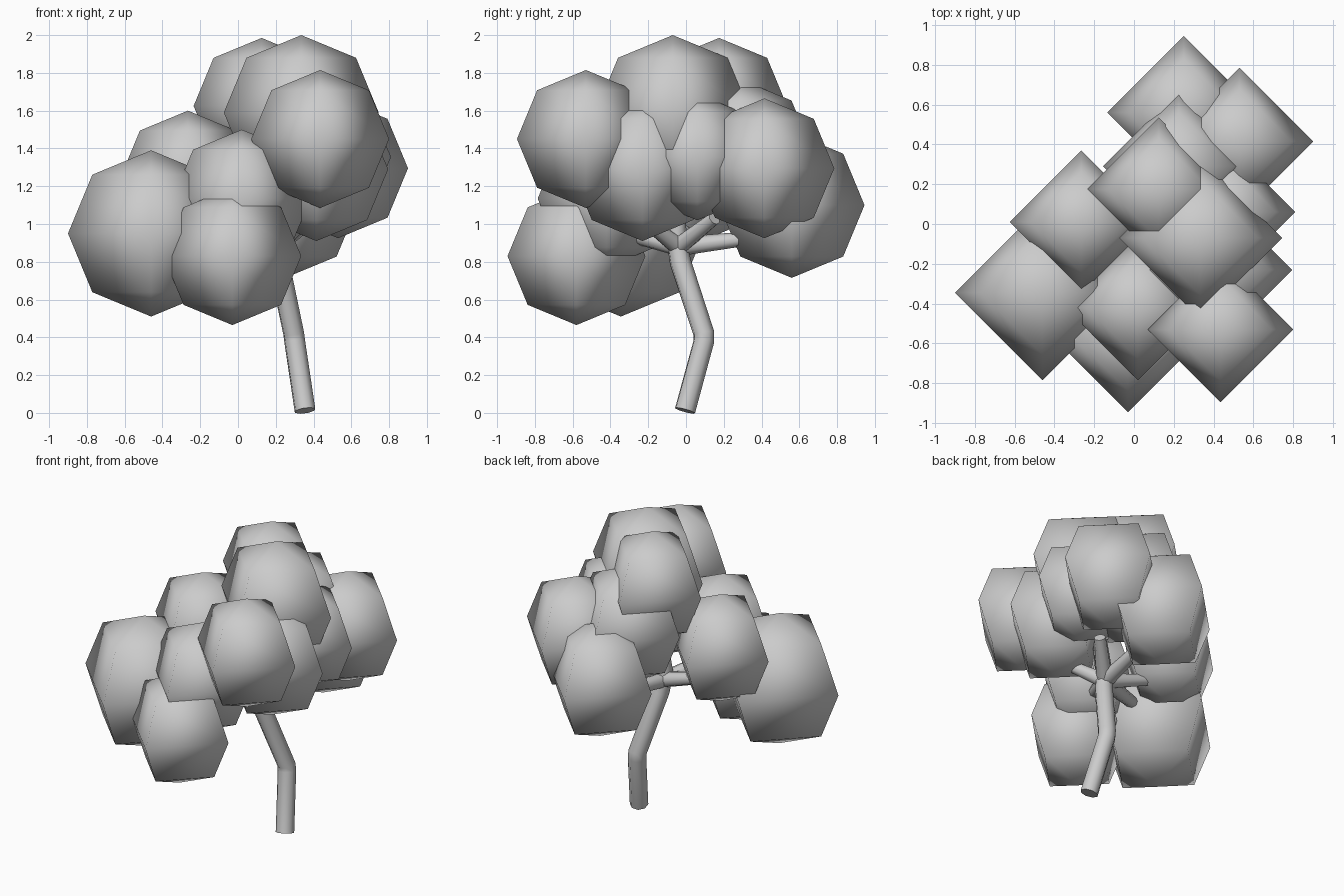
import bpy

if "Cube" in bpy.data.objects:
    bpy.data.objects.remove(bpy.data.objects["Cube"])

# Foliage clumps: x, y, z, radius
clumps = [
    (-0.46, -0.345, 0.95, 0.44),
    (-0.03, -0.58, 0.83, 0.365),
    (0.435, -0.53, 1.45, 0.365),
    (0.335, -0.07, 1.59, 0.41),
    (0.125, 0.175, 1.625, 0.36),
    (-0.265, 0.01, 1.24, 0.36),
    (0.02, -0.42, 1.135, 0.365),
    (0.25, 0.56, 1.10, 0.385),
    (0.53, 0.415, 1.295, 0.37),
    (0.475, 0.06, 1.355, 0.335),
    (0.415, -0.23, 1.29, 0.38),
    (0.225, 0.29, 1.385, 0.38),
]
for i, (x, y, z, r) in enumerate(clumps):
    bpy.ops.mesh.primitive_uv_sphere_add(segments=4, ring_count=4, radius=r, location=(x, y, z))
    bpy.context.object.name = f"leaf_clump_{i + 1}"
    bpy.ops.object.shade_smooth()


def tube(name, points):
    """Round limb through (x, y, z, radius) points."""
    curve = bpy.data.curves.new(name, 'CURVE')
    curve.dimensions = '3D'
    curve.bevel_depth = 1.0
    curve.bevel_resolution = 2
    curve.use_fill_caps = True
    spline = curve.splines.new('POLY')
    spline.points.add(len(points) - 1)
    for p, (x, y, z, r) in zip(spline.points, points):
        p.co = (x, y, z, 1)
        p.radius = r
    obj = bpy.data.objects.new(name, curve)
    bpy.context.collection.objects.link(obj)
    bpy.ops.object.select_all(action='DESELECT')
    obj.select_set(True)
    bpy.context.view_layer.objects.active = obj
    bpy.ops.object.convert(target='MESH')
    bpy.ops.object.shade_smooth_by_angle(angle=1.0)


# Bent trunk
tube("trunk", [(0.355, -0.005, 0.012, 0.057), (0.30, 0.095, 0.38, 0.057), (0.295, 0.095, 0.42, 0.057),
               (0.215, -0.03, 0.80, 0.058), (0.195, -0.05, 0.92, 0.055), (0.24, -0.05, 1.2, 0.045)])

# Branches fanning out from the fork to the clumps
fork = (0.20, -0.04, 0.88, 0.05)
tips = [(-0.25, -0.26, 0.96), (0.03, -0.40, 0.97), (0.36, -0.22, 1.02),
        (0.40, 0.15, 1.03), (0.25, 0.38, 0.93), (-0.15, 0.0, 1.0)]
for i, tip in enumerate(tips):
    tube(f"branch_{i + 1}", [fork, (*tip, 0.036)])
